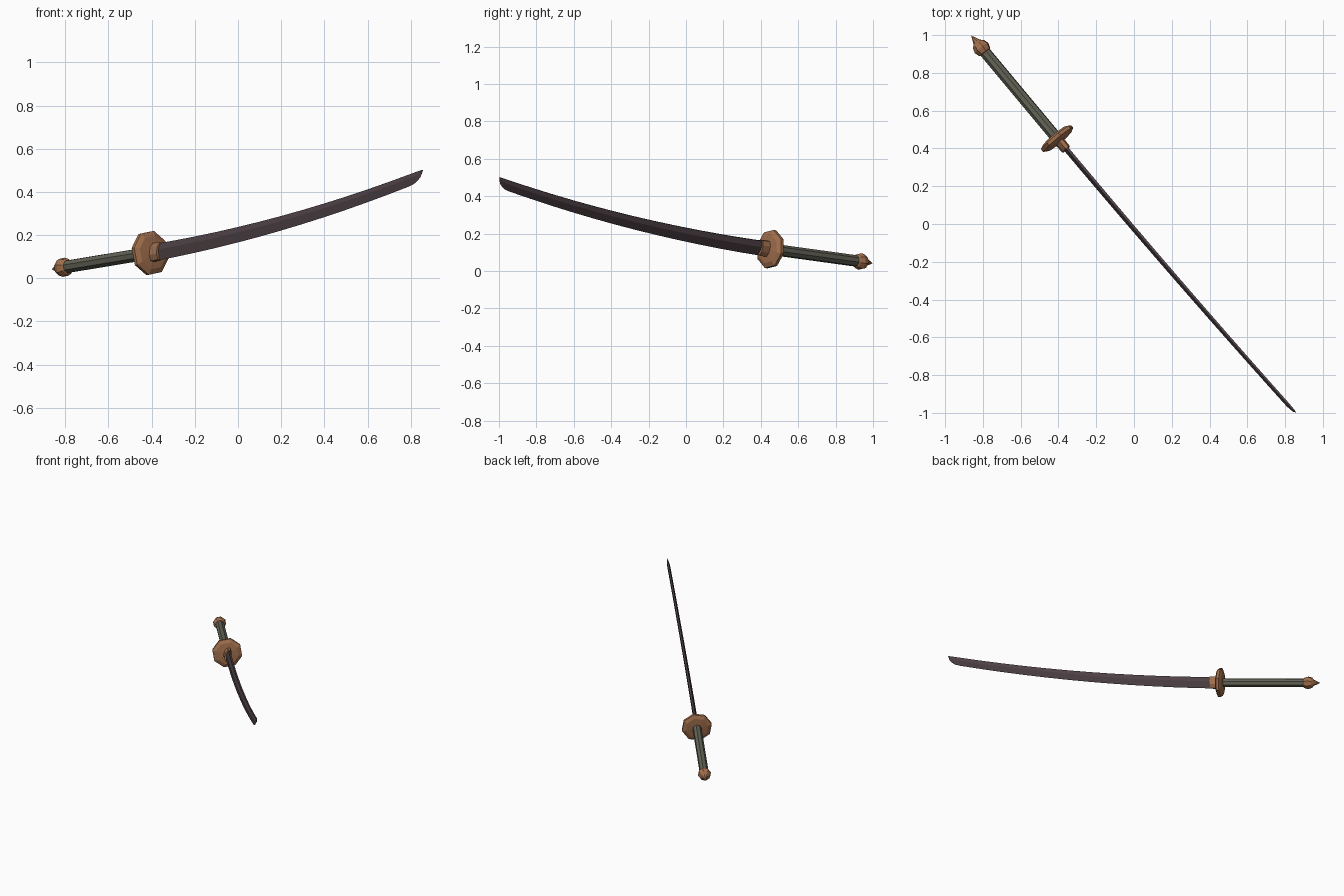
import bpy, bmesh, math
from mathutils import Vector

if "Cube" in bpy.data.objects:
    bpy.data.objects.remove(bpy.data.objects["Cube"])

# Sword frame: D runs along the grip to the tip, C is the curve direction, U the flat side
G = Vector((-0.407, 0.452, 0.117))      # guard centre
TIP = Vector((0.858, -0.998, 0.503))    # blade tip
D = Vector((0.637, -0.764, 0.105)).normalized()
T = TIP - G
S_TIP = T.dot(D)
C = T - D * S_TIP
V_TIP = C.length
C.normalize()
U = C.cross(D)


def material(name, col):
    m = bpy.data.materials.new(name)
    m.diffuse_color = (*col, 1)
    m.use_nodes = True
    m.node_tree.nodes["Principled BSDF"].inputs["Base Color"].default_value = m.diffuse_color
    return m


copper = material("copper brown", (0.36, 0.16, 0.075))
wrap = material("grey green wrap", (0.125, 0.125, 0.095))
steel = material("dark steel", (0.075, 0.052, 0.058))


def loft(name, rings, mat, smooth=False):
    """Skin a list of rings of (u, v, s) points and cap both ends."""
    bm = bmesh.new()
    loops = [[bm.verts.new(G + U * u + C * v + D * s) for u, v, s in r] for r in rings]
    n = len(loops[0])
    for a, b in zip(loops, loops[1:]):
        for i in range(n):
            j = (i + 1) % n
            bm.faces.new((a[i], a[j], b[j], b[i]))
    bm.faces.new(loops[0][::-1])
    bm.faces.new(loops[-1])
    bmesh.ops.remove_doubles(bm, verts=bm.verts, dist=0.0003)
    bmesh.ops.recalc_face_normals(bm, faces=bm.faces)
    me = bpy.data.meshes.new(name)
    bm.to_mesh(me)
    bm.free()
    me.materials.append(mat)
    ob = bpy.data.objects.new(name, me)
    bpy.context.collection.objects.link(ob)
    return ob


def ring(ru, rv, s, n=8, phase=0.0):
    return [(ru * math.cos(2 * math.pi * i / n + phase),
             rv * math.sin(2 * math.pi * i / n + phase), s) for i in range(n)]


# Grip
loft("grip", [ring(0.031, 0.031, s) for s in (-0.61, 0.0)], wrap)

# Pommel: low-poly ball running into a spike
R, SC = 0.046, -0.628
ball = [ring(R * math.sin(a), R * math.sin(a), SC + R * math.cos(a))
        for a in [math.radians(d) for d in (20, 55, 90, 125, 152)]]
loft("pommel", ball + [ring(0.0005, 0.0005, -0.714)], copper)

# Guard: octagonal disc with thin lens-like edge
guard = [(0.02, -0.026), (0.08, -0.021), (0.105, -0.009),
         (0.105, 0.009), (0.08, 0.021), (0.02, 0.026)]
loft("guard", [ring(r, r, s) for r, s in guard], copper)

# Blade collar
loft("collar", [ring(0.027, 0.046, 0.015, 8, math.pi / 8),
                ring(0.025, 0.045, 0.075, 8, math.pi / 8)], copper)

# Blade: curved spine on top, sharp edge below, ridge on each side
V0 = 0.038


def blade_ring(s, w, t):
    v = V0 + (V_TIP - V0) * (s / S_TIP) ** 2
    return [(-t * 0.5, v, s), (t * 0.5, v, s), (t, v - w * 0.4, s),
            (0, v - w, s), (-t, v - w * 0.4, s)]


S_YOK = S_TIP - 0.09
rings = []
for i in range(13):
    k = i / 12
    rings.append(blade_ring(0.03 + (S_YOK - 0.03) * k, 0.081 - 0.024 * k, 0.0145 - 0.004 * k))
for k in (0.35, 0.65, 0.85, 1.0):       # rounded sweep up to the point
    f = math.sqrt(max(0.0, 1 - k ** 2.2))
    rings.append(blade_ring(S_YOK + 0.09 * k, 0.057 * f + 0.0002, 0.0105 * f + 0.0001))
loft("blade", rings, steel)
